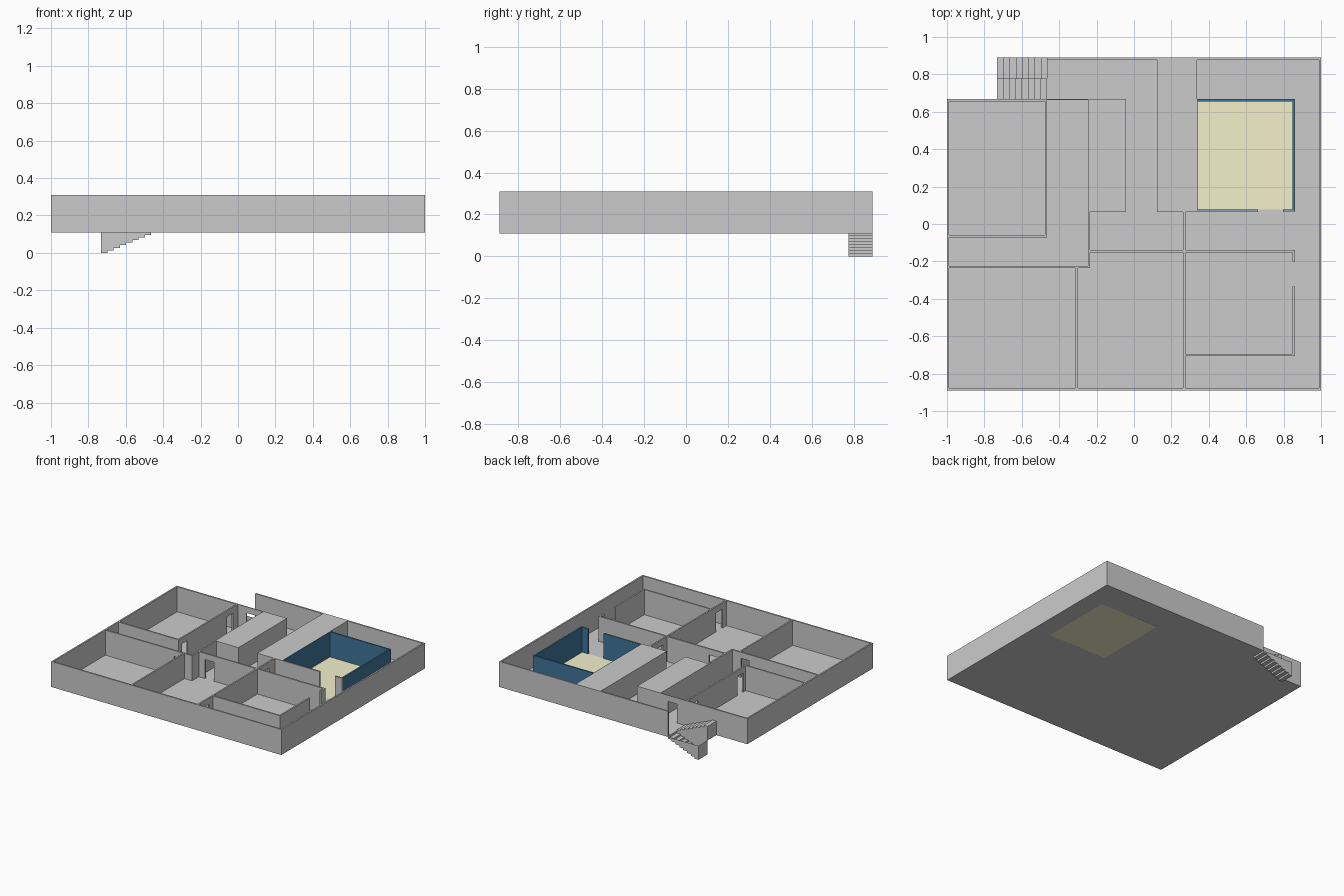
import bpy, bmesh
from mathutils import Vector

if "Cube" in bpy.data.objects:
    bpy.data.objects.remove(bpy.data.objects["Cube"])

Z0, Z1, DOOR, T = 0.11, 0.31, 0.262, 0.012   # floor, wall top, door head, wall thickness


def material(name, rgb):
    m = bpy.data.materials.new(name)
    m.diffuse_color = (*rgb, 1)
    m.use_nodes = True
    m.node_tree.nodes["Principled BSDF"].inputs["Base Color"].default_value = m.diffuse_color
    return m


BLUE = material("navy_paint", (0.05, 0.18, 0.33))
CREAM = material("cream_floor", (0.9, 0.88, 0.6))


def finish(name, bm, mat=None):
    bmesh.ops.recalc_face_normals(bm, faces=bm.faces)
    me = bpy.data.meshes.new(name)
    bm.to_mesh(me)
    bm.free()
    ob = bpy.data.objects.new(name, me)
    bpy.context.collection.objects.link(ob)
    if mat:
        me.materials.append(mat)
    return ob


def prism(name, pts, vec, mat=None):
    """Extrude a closed outline along a vector."""
    bm = bmesh.new()
    f = bm.faces.new([bm.verts.new(p) for p in pts])
    r = bmesh.ops.extrude_face_region(bm, geom=[f])
    bmesh.ops.translate(bm, vec=Vector(vec),
                        verts=[v for v in r["geom"] if isinstance(v, bmesh.types.BMVert)])
    return finish(name, bm, mat)


def box(name, x0, x1, y0, y1, z0=Z0, z1=Z1, mat=None):
    return prism(name, [(x0, y0, z0), (x1, y0, z0), (x1, y1, z0), (x0, y1, z0)],
                 (0, 0, z1 - z0), mat)


def wall(name, axis, pos, a, b, doors=(), t=T, mat=None):
    """Wall from a to b along an axis, low face at pos, with door notches."""
    prof = [(a, Z0)]
    for d0, d1 in doors:
        prof += [(d0, Z0), (d0, DOOR), (d1, DOOR), (d1, Z0)]
    prof += [(b, Z0), (b, Z1), (a, Z1)]
    if axis == "x":
        return prism(name, [(s, pos, z) for s, z in prof], (0, t, 0), mat)
    return prism(name, [(pos, s, z) for s, z in prof], (t, 0, 0), mat)


# Floor, in strips around the cream room floor
FT = Z0 + 0.003
L, R, B, N = 0.34, 0.85, 0.077, 0.656
prism("floor", [(-1, -.89, Z0), (1, -.89, Z0), (1, B, Z0), (L, B, Z0), (L, N, Z0), (R, N, Z0),
                (R, B, Z0), (1, B, Z0), (1, .89, Z0), (-.465, .89, Z0), (-.465, .668, Z0),
                (-1, .668, Z0)][:1] + [(1, -.89, Z0), (1, B, Z0), (-1, B, Z0)], (0, 0, FT - Z0))
box("floor_west", -1, -.465, B, .668, Z0, FT)
box("floor_hall", -.465, L, B, .89, Z0, FT)
box("floor_north", L, 1, N, .89, Z0, FT)
box("floor_east", R, 1, B, N, Z0, FT)
box("cream_room_floor", L, R, B, N, Z0, FT, CREAM)

# Outer walls
wall("south_outer_wall", "x", -.89, -1, 1)
wall("north_outer_wall", "x", .89 - T, -.465, 1)
wall("east_outer_wall", "y", 1 - T, -.89 + T, .89 - T)
wall("west_outer_wall", "y", -1, -.89 + T, .668 - T)
wall("northwest_outer_wall", "x", .668 - T, -1, -.465)

# Partitions
wall("northwest_room_east_wall", "y", -.477, -.072, .656, [(-.03, .04), (.53, .6)])
wall("northwest_room_south_wall", "x", -.072, -1 + T, -.477)
wall("lobby_wall", "x", .662, -.465, -.242, [(-.39, -.31)], 0.006)
wall("corridor_south_wall", "x", -.236, -1 + T, -.234, [(-.39, -.32)])
wall("hall_west_wall", "y", -.246, -.224, .065)
wall("hall_south_wall", "x", -.152, -.234, .86, [(-.18, -.1)])
wall("southwest_partition", "y", -.312, -.878, -.236)
wall("centre_partition", "y", .263, -.878, -.152, [(-.83, -.75)])
wall("hall_east_wall", "y", .263, -.14, .065, [(-.09, -.01)])
wall("southeast_room_south_wall", "x", -.706, .275, .86)
wall("southeast_room_east_wall", "y", .848, -.694, -.335)
wall("southeast_room_jamb", "y", .848, -.2, -.152)

# Solid shafts beside the hall
box("shaft_west", -.246, -.042, .065, .668)
box("shaft_east", .122, L - .004, .065, .89 - T)

# Navy room: painted walls, grey outside on the south
wall("navy_west_wall", "y", L - .004, B, N, t=.004, mat=BLUE)
wall("navy_north_wall", "x", N, L - .004, .86, mat=BLUE)
wall("navy_east_wall", "y", .848, B, N, mat=BLUE)
for side, x0, x1 in (("left", L - .004, .662), ("right", .797, .86)):
    wall("navy_room_south_wall_" + side, "x", .065, x0, x1, t=.008)
    wall("navy_south_lining_" + side, "x", .073, x0, x1, t=.004, mat=BLUE)

# Stairs: upper flight climbs toward -x from floor level
X0, X1, YM, STEPS = -.732, -.465, .777, 8
run, rise = (X1 - X0) / STEPS, Z0 / STEPS
prof = [(X0, Z0), (X1, Z0)]
for i in range(STEPS):
    x = X1 - i * run
    prof += [(x, Z0 + (i + 1) * rise), (x - run, Z0 + (i + 1) * rise)]
prism("upper_stairs", [(x, .668, z) for x, z in prof], (0, YM - .668, 0))

# Lower flight is an open-topped stairwell descending toward -x
line = [(X0, Z0)]
for i in range(STEPS):
    x = X0 + i * run
    line += [(x, i * rise), (x + run, i * rise)]
line.append((X1, Z0))
bm = bmesh.new()
rows = [[bm.verts.new((x, y, z)) for x, z in line] for y in (YM, .89)]
for i in range(len(line) - 1):
    bm.faces.new((rows[0][i], rows[0][i + 1], rows[1][i + 1], rows[1][i]))
for row in rows:
    bm.faces.new(row)
finish("lower_stairs", bm)
